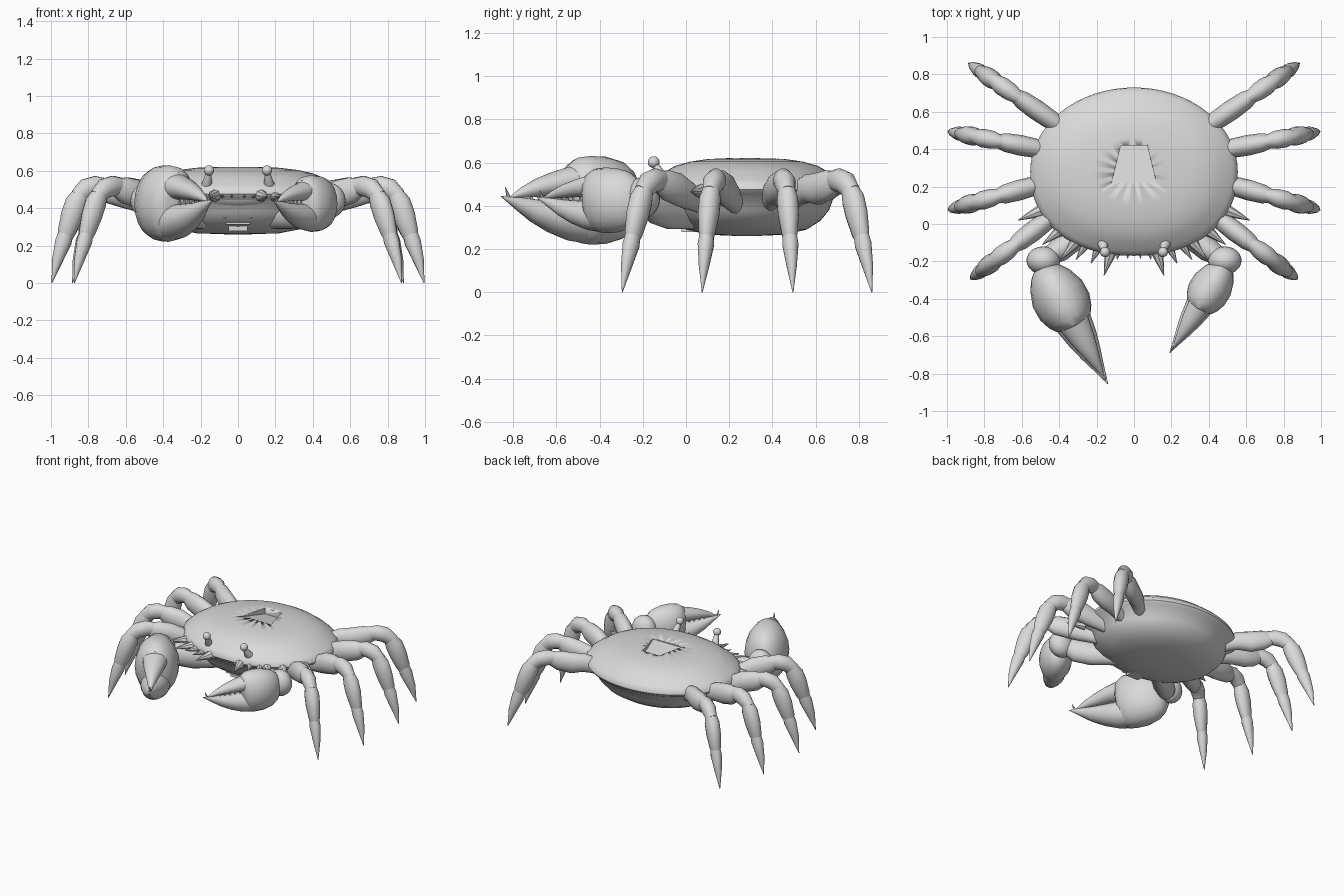
import bpy, bmesh, math
from mathutils import Vector

if "Cube" in bpy.data.objects:
    bpy.data.objects.remove(bpy.data.objects["Cube"])

shell = bpy.data.materials.new("shell_grey")
shell.diffuse_color = (0.7, 0.7, 0.7, 1)
shell.use_nodes = True
shell.node_tree.nodes["Principled BSDF"].inputs["Base Color"].default_value = shell.diffuse_color


def finish(name, bm, angle=40):
    bmesh.ops.recalc_face_normals(bm, faces=bm.faces)
    me = bpy.data.meshes.new(name)
    bm.to_mesh(me)
    bm.free()
    me.materials.append(shell)
    ob = bpy.data.objects.new(name, me)
    bpy.context.collection.objects.link(ob)
    bpy.ops.object.select_all(action='DESELECT')
    ob.select_set(True)
    bpy.context.view_layer.objects.active = ob
    bpy.ops.object.shade_smooth_by_angle(angle=math.radians(angle))
    return ob


def skin(bm, rings):
    """Join rings of vertices and cap both ends."""
    n = len(rings[0])
    for a, b in zip(rings, rings[1:]):
        for i in range(n):
            j = (i + 1) % n
            bm.faces.new((a[i], a[j], b[j], b[i]))
    bm.faces.new(rings[0][::-1])
    bm.faces.new(rings[-1])


def tube(bm, pts, n=14):
    """Elliptical tube; each point is (position, half width, half height)."""
    P = [Vector(p[0]) for p in pts]
    rings = []
    for i, (_, w, h) in enumerate(pts):
        d = (P[min(i + 1, len(P) - 1)] - P[max(i - 1, 0)]).normalized()
        side = d.cross(Vector((0, 0, 1))).normalized()
        up = side.cross(d)
        rings.append([bm.verts.new(P[i] + side * w * math.cos(a) + up * h * math.sin(a))
                      for a in (2 * math.pi * k / n for k in range(n))])
    skin(bm, rings)


def spike(bm, base, tip, r):
    tube(bm, [(base, r, r), (tip, 0.002, 0.002)], 8)


def ball(bm, center, size):
    verts = bmesh.ops.create_uvsphere(bm, u_segments=24, v_segments=14, radius=1)["verts"]
    for v in verts:
        v.co = Vector(c + r * q for c, r, q in zip(center, size, v.co))


# Body: bowl underneath, overhanging rim and flattened shell on top
def outline(f, z, n=64):
    out = []
    for k in range(n):
        a = 2 * math.pi * k / n
        c, s = math.cos(a), math.sin(a)
        e = 2 / (2.0 if s > 0 else 2.2)
        out.append((f * 0.555 * math.copysign(abs(c) ** e, c),
                    0.28 + f * 0.45 * math.copysign(abs(s) ** e, s), z))
    return out


bm = bmesh.new()
profile = [(0.1, 0.26), (0.4, 0.266), (0.62, 0.29), (0.76, 0.33), (0.85, 0.38),
           (0.89, 0.43), (0.97, 0.455), (1.0, 0.475), (0.99, 0.5), (0.95, 0.518),
           (0.91, 0.532), (0.83, 0.56), (0.73, 0.585), (0.58, 0.604), (0.4, 0.616),
           (0.1, 0.622)]
skin(bm, [[bm.verts.new(c) for c in outline(f, z)] for f, z in profile])
body = finish("body_shell", bm)

# Sloping notch cut into the back
bm = bmesh.new()
quad = [(-0.12, 0.22), (0.12, 0.22), (0.07, 0.42), (-0.07, 0.42)]
low = [bm.verts.new((x, y, 0.615 if y < 0.3 else 0.575)) for x, y in quad]
high = [bm.verts.new((x, y, 0.7)) for x, y in quad]
skin(bm, [low, high])
cutter = finish("notch_cutter", bm)
cutter.hide_render = True
cutter.hide_viewport = True
mod = body.modifiers.new("notch", 'BOOLEAN')
mod.object = cutter
mod.operation = 'DIFFERENCE'
mod.solver = 'EXACT'

# Face between the claws
bm = bmesh.new()
ball(bm, (0, -0.035, 0.475), (0.27, 0.115, 0.085))
finish("face", bm)

# Stepped plates at the front of the belly
bm = bmesh.new()
for w, z, y in ((0.08, 0.365, -0.055), (0.065, 0.33, -0.03), (0.05, 0.295, 0.0)):
    box = bmesh.ops.create_cube(bm, size=1)["verts"]
    for v in box:
        v.co = Vector((v.co.x * 2 * w, v.co.y * 0.12 + y + 0.04, v.co.z * 0.034 + z))
finish("belly_plates", bm, 30)

# Spikes around the front rim
bm = bmesh.new()
for x, y in ((0.035, -0.185), (0.09, -0.19), (0.16, -0.275), (0.23, -0.21),
             (0.31, -0.19), (0.39, -0.19), (0.49, -0.11), (0.62, 0.02)):
    for s in (-1, 1):
        tip = Vector((s * x, y, 0.465))
        inward = (Vector((0, 0.28, 0.475)) - tip).normalized()
        spike(bm, tip + inward * 0.13, tip, 0.034)
finish("rim_spikes", bm, 30)

# Eyes on stalks
for s, side in ((-1, "left"), (1, "right")):
    bm = bmesh.new()
    tube(bm, [((s * 0.175, -0.06, 0.49), 0.04, 0.04), ((s * 0.165, -0.115, 0.535), 0.026, 0.026),
              ((s * 0.155, -0.145, 0.595), 0.014, 0.014)])
    ball(bm, (s * 0.155, -0.15, 0.602), (0.027,) * 3)
    finish(side + "_eye", bm)

# Walking legs: thigh, knee, shin and pointed foot as fractions of base to tip
segments = [
    [(-0.4, 0.38, .035, .045), (-0.05, 0.43, .046, .058), (0.08, 0.45, .052, .066),
     (0.22, 0.478, .055, .075), (0.38, 0.497, .05, .07), (0.47, 0.51, .036, .05)],
    [(0.4, 0.515, .032, .045), (0.52, 0.518, .048, .055), (0.62, 0.505, .05, .055),
     (0.72, 0.46, .036, .044)],
    [(0.66, 0.5, .034, .038), (0.73, 0.43, .05, .06), (0.78, 0.36, .049, .06),
     (0.84, 0.27, .037, .048), (0.855, 0.24, .028, .036)],
    [(0.83, 0.29, .03, .038), (0.875, 0.22, .038, .044), (0.94, 0.12, .024, .029),
     (1.0, 0.0, .002, .002)],
]
legs = (((0.45, 0.03), (0.875, -0.295), 0), ((0.51, 0.21), (0.995, 0.075), 0),
        ((0.5, 0.4), (0.995, 0.495), 0.015), ((0.42, 0.54), (0.885, 0.86), 0.03))
for i, (a, b, lift) in enumerate(legs):
    for s, side in ((-1, "left"), (1, "right")):
        bm = bmesh.new()
        for seg in segments:
            tube(bm, [((s * (a[0] + t * (b[0] - a[0])), a[1] + t * (b[1] - a[1]),
                        z + (lift if -0.1 < t < 0.15 else 0)), w, h) for t, z, w, h in seg])
        finish(f"{side}_leg_{i + 1}", bm)


# Claws: arm, swollen palm, two fingers and teeth
def claw(side, base, tip, k, zc):
    b, d = Vector((*base, zc)), Vector((tip[0] - base[0], tip[1] - base[1], 0))
    s = math.copysign(1, base[0])

    def part(name, pts):
        bm = bmesh.new()
        tube(bm, [(b + d * t + Vector((0, 0, z * k)), w * k, h * k) for t, z, w, h in pts], 20)
        return finish(f"{side}_{name}", bm)

    bm = bmesh.new()
    tube(bm, [((s * 0.18, 0.04, 0.36), .06, .07), ((s * 0.31, -0.07, 0.375), .065, .085),
              ((s * 0.40, -0.14, 0.40), .065, .085), ((s * 0.45, -0.17, 0.42), .05, .06)])
    ball(bm, (s * 0.485, -0.195, 0.44), (0.09, 0.075, 0.095))
    finish(side + "_arm", bm)

    part("palm", [(0.03, 0, .05, .08), (0.07, 0, .085, .14), (0.14, 0, .12, .18),
                  (0.25, 0, .15, .202), (0.36, 0, .15, .205), (0.44, 0, .13, .198),
                  (0.49, -.003, .105, .17), (0.51, -.005, .07, .12)])
    part("lower_finger", [(0.38, -.1, .1, .1), (0.5, -.095, .1, .092), (0.63, -.075, .082, .076),
                          (0.76, -.048, .056, .054), (0.88, -.014, .028, .03),
                          (1.0, .018, .002, .002)])
    part("upper_finger", [(0.38, .1, .09, .085), (0.5, .088, .084, .068), (0.62, .076, .068, .056),
                          (0.74, .058, .046, .042), (0.85, .035, .024, .024),
                          (0.94, .012, .003, .003)])
    bm = bmesh.new()
    for i in range(6):
        t = 0.52 + 0.065 * i
        p = b + d * t
        lean = d * 0.012
        for z0, z1 in ((-.03 + .035 * i / 6, .025), (.055 - .02 * i / 6, .0)):
            spike(bm, p + Vector((0, 0, z0 * k)), p + lean + Vector((0, 0, z1 * k)), 0.017 * k)
    spike(bm, b + d * 0.94, b + d * 0.97 + Vector((0, 0, 0.06 * k)), 0.013 * k)
    finish(side + "_claw_teeth", bm, 30)


claw("left", (-0.5, -0.21), (-0.14, -0.855), 1.0, 0.425)
claw("right", (0.5, -0.2), (0.19, -0.69), 0.74, 0.425)
